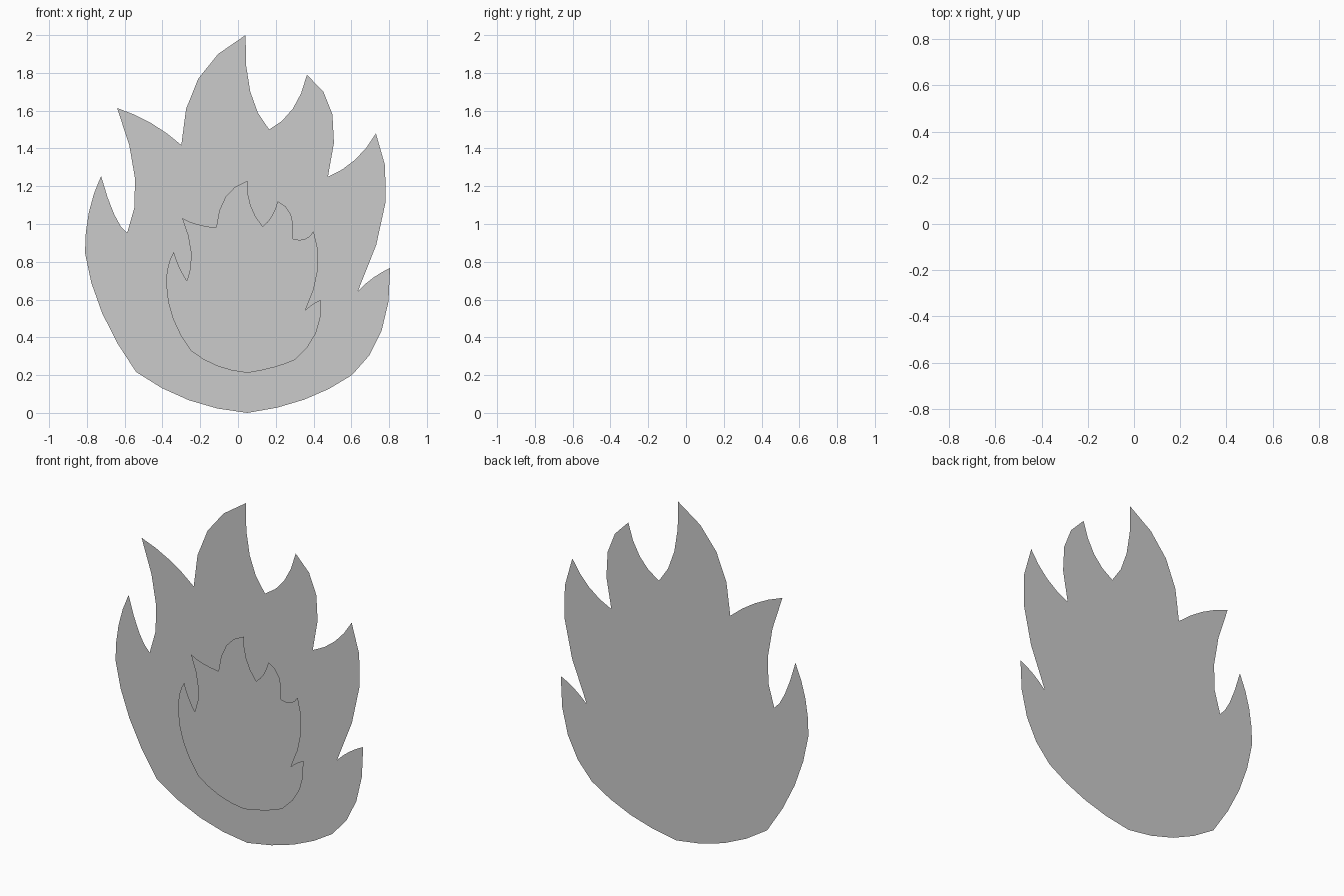
import bpy, bmesh

STEPS = 4  # straight edges per curved stroke


def flame_sheet(name, start, strokes, y):
    """Flat sheet outlined by arcs; each stroke is (through x, z, end x, z)."""
    pts, a = [], start
    for mx, mz, ex, ez in strokes:
        for i in range(STEPS):
            t = i / STEPS
            wa, wm, we = (1 - t) * (1 - 2 * t), 4 * t * (1 - t), t * (2 * t - 1)
            pts.append((wa * a[0] + wm * mx + we * ex, y,
                        wa * a[1] + wm * mz + we * ez))
        a = (ex, ez)
    bm = bmesh.new()
    # outline runs clockwise, so reverse it to face the front
    bm.faces.new([bm.verts.new(p) for p in reversed(pts)])
    bm.normal_update()
    mesh = bpy.data.meshes.new(name)
    bm.to_mesh(mesh)
    bm.free()
    obj = bpy.data.objects.new(name, mesh)
    bpy.context.collection.objects.link(obj)


# Large outer flame, behind
flame_sheet("outer_flame", (0.04, 2.0), [
    (0.065, 1.70, 0.165, 1.50), (0.29, 1.61, 0.365, 1.79),      # top right tongue
    (0.50, 1.58, 0.476, 1.25), (0.62, 1.34, 0.73, 1.48),        # right tongue
    (0.78, 1.11, 0.635, 0.645), (0.715, 0.715, 0.805, 0.767),   # low right tongue
    (0.76, 0.434, 0.603, 0.20), (0.35, 0.07, 0.05, 0.0),        # base
    (-0.26, 0.067, -0.54, 0.217), (-0.72, 0.53, -0.81, 0.847),
    (-0.79, 1.06, -0.725, 1.254), (-0.655, 1.05, -0.587, 0.952),  # left tongue
    (-0.545, 1.24, -0.64, 1.614), (-0.46, 1.534, -0.30, 1.418),  # top left tongue
    (-0.21, 1.77, 0.04, 2.0),
], 0.016)

# Small inner flame, in front
flame_sheet("inner_flame", (0.05, 1.228), [
    (0.066, 1.10, 0.13, 0.987), (0.178, 1.04, 0.21, 1.12),
    (0.28, 1.05, 0.29, 0.922), (0.355, 0.92, 0.40, 0.963),
    (0.423, 0.76, 0.355, 0.54), (0.39, 0.572, 0.437, 0.598),
    (0.413, 0.423, 0.30, 0.28), (0.19, 0.241, 0.05, 0.212),
    (-0.11, 0.248, -0.249, 0.328), (-0.345, 0.50, -0.38, 0.683),
    (-0.37, 0.778, -0.34, 0.852), (-0.312, 0.775, -0.27, 0.698),
    (-0.249, 0.85, -0.296, 1.032), (-0.222, 1.0, -0.116, 0.98),
    (-0.065, 1.145, 0.05, 1.228),
], -0.016)
